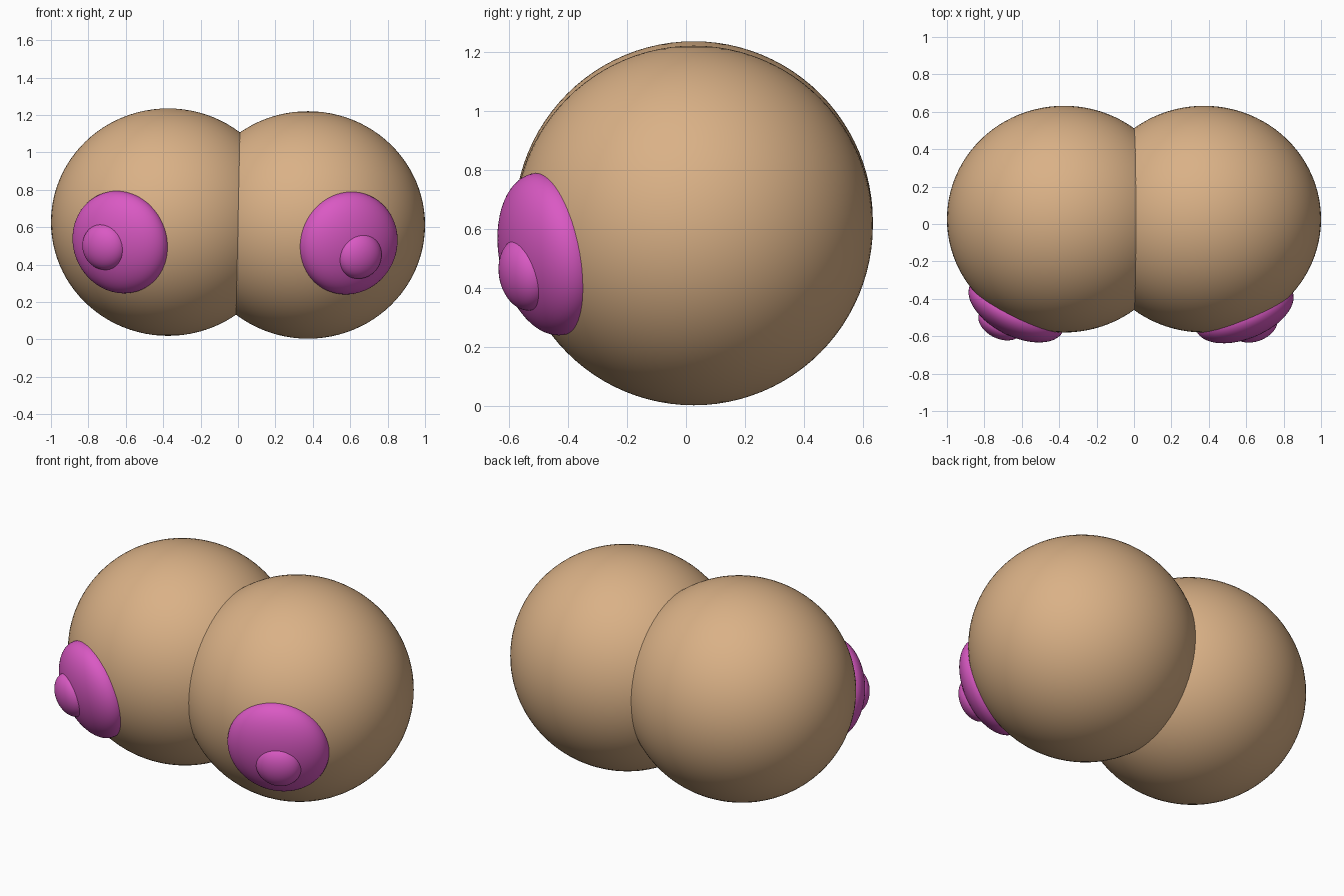
import bpy
from mathutils import Vector

if "Cube" in bpy.data.objects:
    bpy.data.objects.remove(bpy.data.objects["Cube"])


def material(name, color):
    m = bpy.data.materials.new(name)
    m.diffuse_color = (*color, 1)
    m.use_nodes = True
    m.node_tree.nodes["Principled BSDF"].inputs["Base Color"].default_value = m.diffuse_color
    return m


tan = material("tan", (0.70, 0.44, 0.24))
pink = material("pink", (0.70, 0.10, 0.55))


def ellipsoid(name, center, radii, mat, axis=(0, 0, 1), segments=64, rings=32):
    """Smooth ellipsoid whose local z points along axis."""
    bpy.ops.mesh.primitive_uv_sphere_add(segments=segments, ring_count=rings, radius=1)
    ob = bpy.context.object
    ob.name = name
    ob.location = center
    ob.scale = radii
    ob.rotation_euler = Vector((0, 0, 1)).rotation_difference(Vector(axis)).to_euler()
    ob.data.materials.append(mat)
    bpy.ops.object.shade_smooth()
    return ob


# Two overlapping main globes
ellipsoid("left_globe", (-0.374, 0.026, 0.627), (0.626, 0.606, 0.608), tan, segments=96, rings=48)
ellipsoid("right_globe", (0.374, 0.026, 0.612), (0.626, 0.606, 0.608), tan, segments=96, rings=48)

# Shallow domes on the front, each with a small raised bump
fronts = [
    ("left", (-0.44, -0.87, -0.20), (-0.628, -0.450, 0.520), (-0.715, -0.530, 0.495)),
    ("right", (0.37, -0.91, -0.18), (0.590, -0.465, 0.515), (0.648, -0.545, 0.448)),
]
for side, axis, dome, bump in fronts:
    ellipsoid(side + "_dome", dome, (0.278, 0.278, 0.142), pink, axis)
    ellipsoid(side + "_bump", bump, (0.125, 0.125, 0.080), pink, axis, 48, 24)
